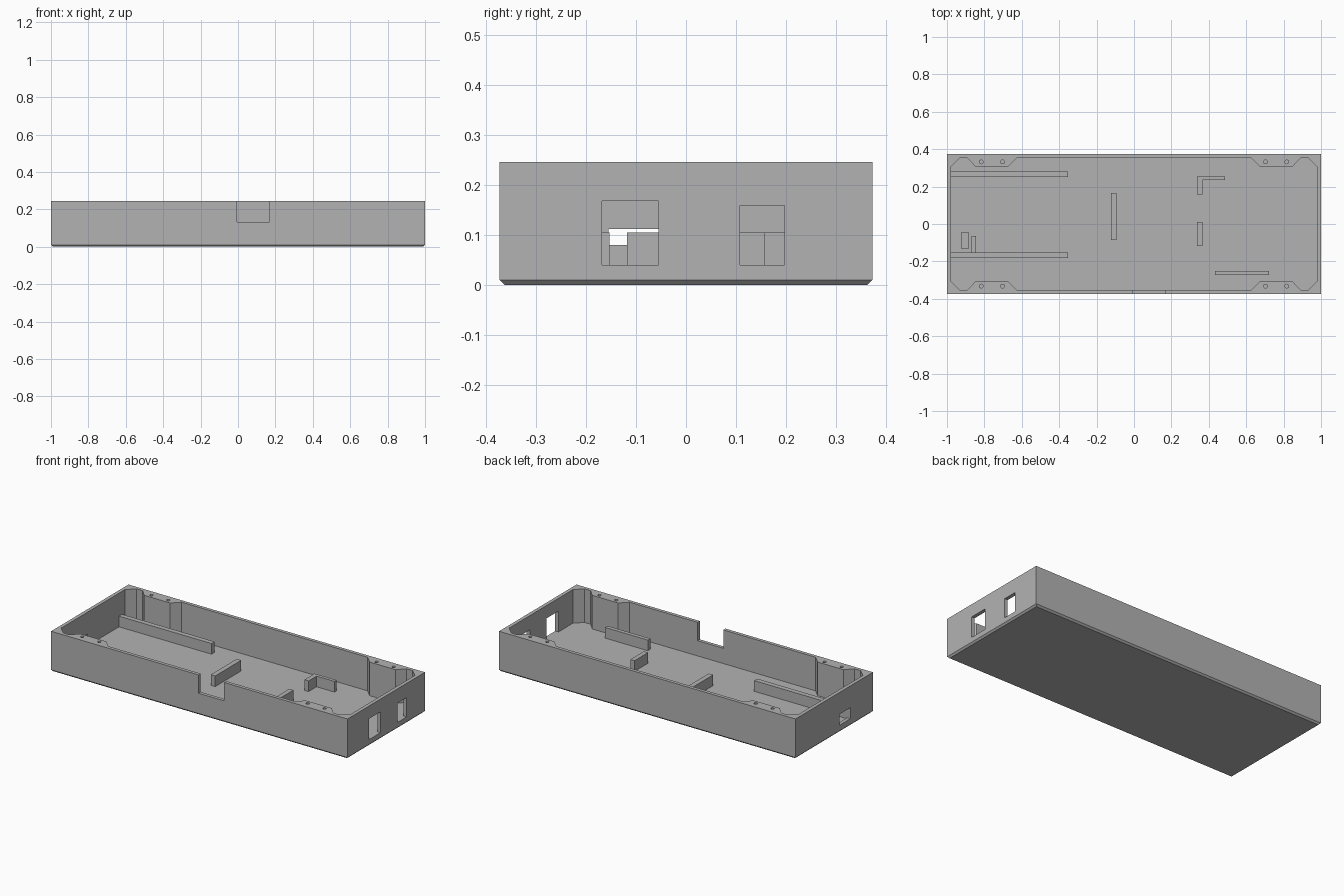
import bpy, bmesh
from mathutils import Matrix

old = bpy.data.objects.get("Cube")
if old:
    bpy.data.objects.remove(old, do_unlink=True)

HALF_Y, TOP, FLOOR, RIB_TOP = 0.373, 0.245, 0.04, 0.105

grey = bpy.data.materials.new("plain grey")
grey.use_nodes = True
colour = (0.45, 0.45, 0.45, 1)
grey.diffuse_color = colour
grey.node_tree.nodes["Principled BSDF"].inputs["Base Color"].default_value = colour


def add_object(name, bm):
    bmesh.ops.recalc_face_normals(bm, faces=bm.faces)
    mesh = bpy.data.meshes.new(name)
    bm.to_mesh(mesh)
    bm.free()
    mesh.materials.append(grey)
    obj = bpy.data.objects.new(name, mesh)
    bpy.context.collection.objects.link(obj)
    return obj


def box(name, x0, x1, y0, y1, z0, z1):
    bm = bmesh.new()
    bmesh.ops.create_cube(bm, size=1)
    bmesh.ops.scale(bm, vec=(x1 - x0, y1 - y0, z1 - z0), verts=bm.verts)
    bmesh.ops.translate(bm, vec=((x0 + x1) / 2, (y0 + y1) / 2, (z0 + z1) / 2), verts=bm.verts)
    return add_object(name, bm)


def prism(name, outline, z0, z1):
    bm = bmesh.new()
    face = bm.faces.new([bm.verts.new((x, y, z0)) for x, y in outline])
    grown = bmesh.ops.extrude_face_region(bm, geom=[face])["geom"]
    bmesh.ops.translate(bm, vec=(0, 0, z1 - z0),
                        verts=[g for g in grown if isinstance(g, bmesh.types.BMVert)])
    return add_object(name, bm)


# Tray body with a chamfered bottom edge
body = box("tray_body", -1, 1, -HALF_Y, HALF_Y, 0, TOP)
bm = bmesh.new()
bm.from_mesh(body.data)
bottom = [e for e in bm.edges if all(v.co.z < 0.001 for v in e.verts)]
bmesh.ops.bevel(bm, geom=bottom, offset=0.01, segments=1, affect='EDGES')
bm.to_mesh(body.data)
bm.free()

# Cavity outline: one quarter, mirrored, leaving screw bosses and cut corners
quarter = [(0.978, 0.307), (0.932, 0.352), (0.89, 0.352),
           (0.848, 0.307), (0.673, 0.307), (0.628, 0.352)]
half = quarter + [(-x, y) for x, y in reversed(quarter)]
outline = half + [(x, -y) for x, y in [(-x, y) for x, y in half]]
cutters = [prism("cavity_cutter", outline, FLOOR, TOP + 0.1)]

# Port openings in the end walls and the notch in the front wall
cutters += [
    box("large_port_cutter", 0.95, 1.05, -0.168, -0.055, FLOOR, 0.167),
    box("small_port_cutter", 0.95, 1.05, 0.108, 0.197, FLOOR, 0.158),
    box("left_end_port_cutter", -1.05, -0.95, -0.155, -0.053, 0.045, 0.112),
    box("notch_cutter", -0.005, 0.168, -0.45, -0.33, 0.133, TOP + 0.1),
]

# Screw holes in the bosses
bm = bmesh.new()
for x in (-0.817, -0.703, 0.703, 0.817):
    for y in (-0.332, 0.332):
        bmesh.ops.create_cone(bm, cap_ends=True, segments=20, radius1=0.01, radius2=0.01,
                              depth=0.2, matrix=Matrix.Translation((x, y, TOP)))
cutters.append(add_object("screw_hole_cutter", bm))

for cutter in cutters:
    cutter.hide_render = True
    cutter.hide_viewport = False
    mod = body.modifiers.new(cutter.name, 'BOOLEAN')
    mod.operation = 'DIFFERENCE'
    mod.solver = 'EXACT'
    mod.object = cutter

# Bake the cuts, then drop the cutters
bpy.context.view_layer.update()
cut_mesh = bpy.data.meshes.new_from_object(
    body.evaluated_get(bpy.context.evaluated_depsgraph_get()))
body.modifiers.clear()
body.data = cut_mesh
for cutter in cutters:
    bpy.data.objects.remove(cutter, do_unlink=True)

# Ribs and stops standing on the floor
ribs = {
    "back_long_rib": (-0.982, -0.353, 0.25, 0.28, RIB_TOP),
    "front_long_rib": (-0.982, -0.353, -0.183, -0.153, RIB_TOP),
    "middle_rib": (-0.124, -0.094, -0.085, 0.165, RIB_TOP),
    "bracket_short_arm": (0.338, 0.366, 0.157, 0.255, RIB_TOP),
    "bracket_long_arm": (0.366, 0.487, 0.234, 0.255, RIB_TOP),
    "board_stop": (0.338, 0.366, -0.118, 0.012, RIB_TOP),
    "front_rib": (0.433, 0.722, -0.274, -0.25, RIB_TOP),
    "port_support": (-0.925, -0.882, -0.13, -0.045, 0.06),
    "port_stop": (-0.87, -0.845, -0.153, -0.065, 0.08),
}
for name, (x0, x1, y0, y1, top) in ribs.items():
    box(name, x0, x1, y0, y1, FLOOR - 0.005, top)
